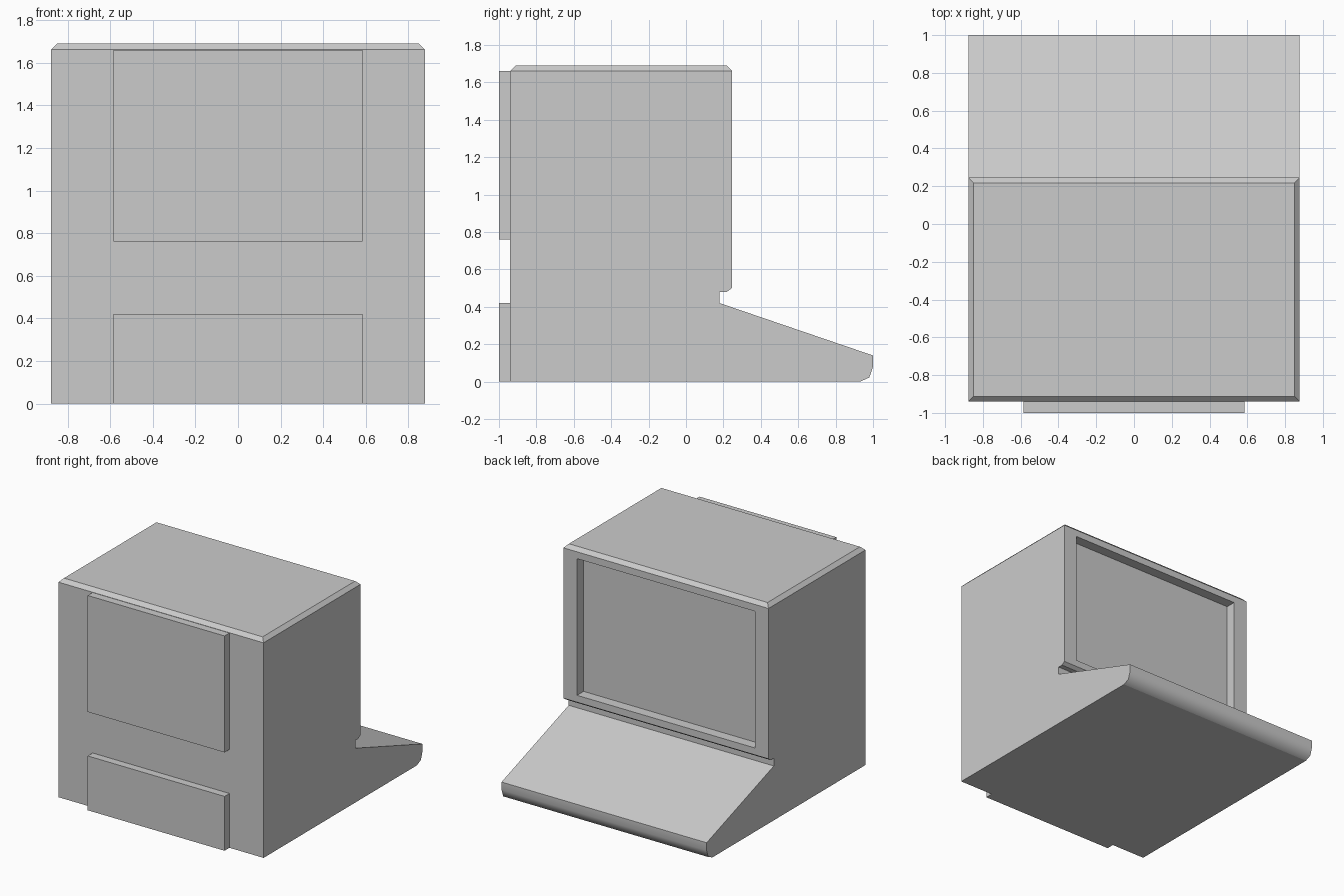
import bpy, bmesh

if "Cube" in bpy.data.objects:
    bpy.data.objects.remove(bpy.data.objects["Cube"])

HALF_W = 0.877


def finish(name, bm):
    me = bpy.data.meshes.new(name)
    bm.to_mesh(me)
    bm.free()
    ob = bpy.data.objects.new(name, me)
    bpy.context.collection.objects.link(ob)
    return ob


def box(name, x, y, z):
    bm = bmesh.new()
    bmesh.ops.create_cube(bm, size=1)
    for v in bm.verts:
        v.co = [lo + (c + 0.5) * (hi - lo) for c, (lo, hi) in zip(v.co, (x, y, z))]
    return finish(name, bm)


# Side profile (y, z) of the cabinet with the sloping keyboard shelf
profile = [(-0.94, 0), (0.93, 0), (0.98, 0.022), (1.0, 0.08), (1.0, 0.14),
           (0.18, 0.42), (0.18, 0.48), (0.218, 0.48), (0.245, 0.50),
           (0.245, 1.69), (-0.94, 1.69)]
bm = bmesh.new()
side = bm.faces.new([bm.verts.new((-HALF_W, y, z)) for y, z in profile])
ext = bmesh.ops.extrude_face_region(bm, geom=[side], use_keep_orig=True)
bmesh.ops.translate(bm, vec=(2 * HALF_W, 0, 0),
                    verts=[g for g in ext["geom"] if isinstance(g, bmesh.types.BMVert)])
bmesh.ops.recalc_face_normals(bm, faces=bm.faces[:])

# Chamfer around the top
top = [e for e in bm.edges if all(v.co.z > 1.68 for v in e.verts)]
bmesh.ops.bevel(bm, geom=top, offset=0.028, offset_type='OFFSET', segments=1,
                profile=0.5, affect='EDGES')

# Recessed screen
bm.normal_update()
screen = max((f for f in bm.faces if f.normal.y > 0.99), key=lambda f: f.calc_area())
bmesh.ops.inset_individual(bm, faces=[screen], thickness=0.075, depth=0)
for v in screen.verts:
    v.co.x = 0.76 if v.co.x > 0 else -0.76
inner = bmesh.ops.extrude_discrete_faces(bm, faces=[screen])["faces"][0]
for v in inner.verts:
    v.co.y -= 0.08

# Smooth rounded lip of the shelf
for f in bm.faces:
    f.smooth = all(v.co.y > 0.9 for v in f.verts)
finish("cabinet", bm)

# Panels on the far side from the screen
for name, z in (("upper_panel", (0.76, 1.66)), ("lower_panel", (0.0, 0.42))):
    box(name, (-0.585, 0.585), (-1.0, -0.94), z)
